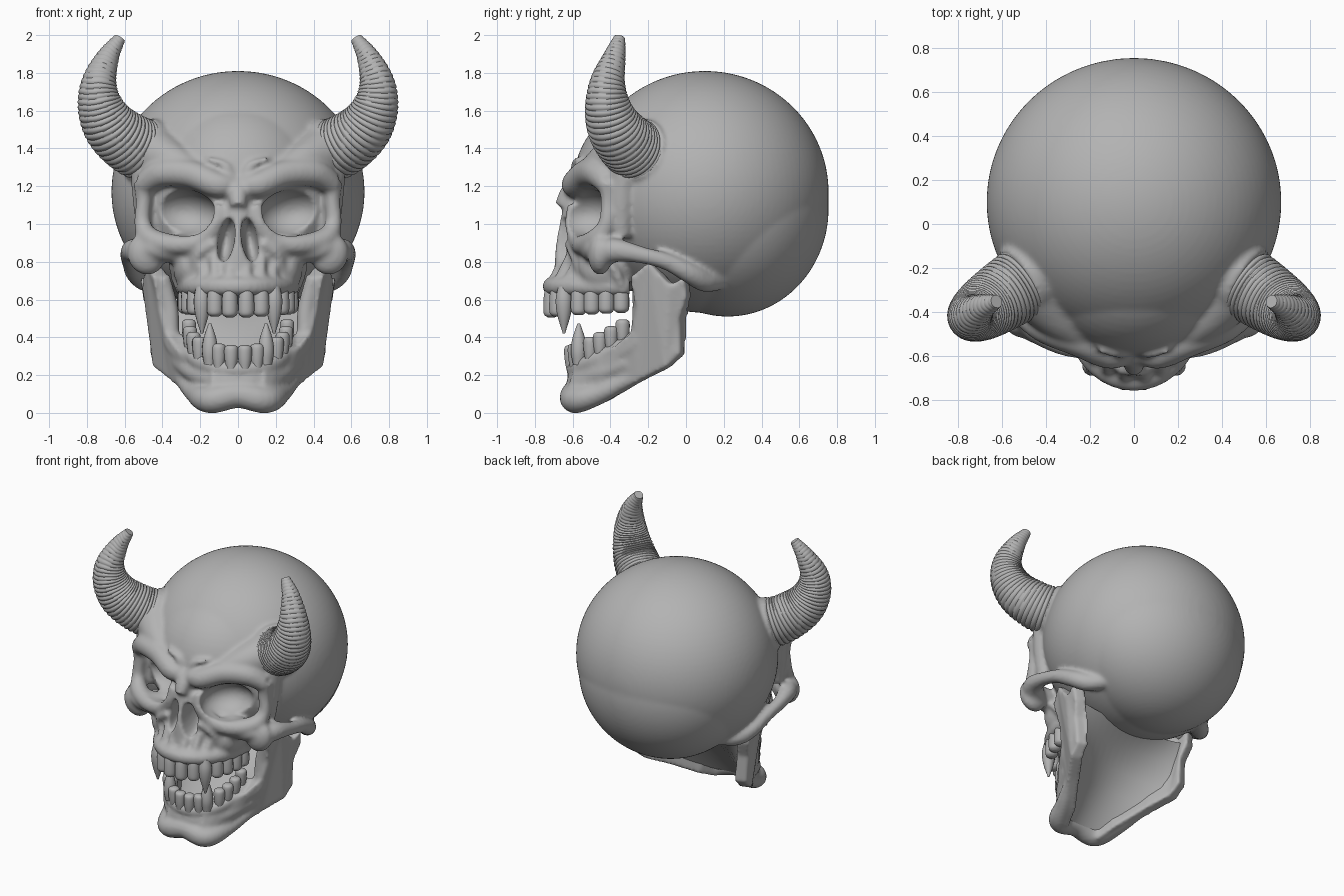
import bpy, bmesh, math, random
from mathutils import Vector, Matrix

random.seed(4)
old = bpy.data.objects.get("Cube")
if old:
    bpy.data.objects.remove(old)

bone = bpy.data.materials.new("bone_grey")
bone.use_nodes = True
GREY = (0.45, 0.45, 0.45, 1)
bone.diffuse_color = GREY
bone.node_tree.nodes["Principled BSDF"].inputs["Base Color"].default_value = GREY


def flip(pts):
    return [(-p[0], *p[1:]) for p in pts]


def tube(bm, pts, sides=16, steps=6, ribs=None):
    """Closed swept tube through (x, y, z, radius) points."""
    p = [Vector(q) for q in pts]
    p = [p[0] * 2 - p[1]] + p + [p[-1] * 2 - p[-2]]
    path = []
    for i in range(1, len(p) - 2):
        a, b, c, d = p[i - 1:i + 3]
        for k in range(steps):
            t = k / steps
            path.append((b * 2 + (c - a) * t + (a * 2 - b * 5 + c * 4 - d) * t ** 2
                         + (b * 3 - a - c * 3 + d) * t ** 3) * 0.5)
    path.append(p[-2])
    rings, n = [], None
    for i, q in enumerate(path):
        t = (path[min(i + 1, len(path) - 1)] - path[max(i - 1, 0)]).to_3d().normalized()
        n = t.orthogonal() if n is None else n - t * n.dot(t)
        n.normalize()
        m = t.cross(n)
        ring = []
        for k in range(sides):
            a = math.tau * k / sides
            r = max(q[3], 0.004) * (ribs(i / (len(path) - 1), a) if ribs else 1)
            ring.append(bm.verts.new(q.to_3d() + (n * math.cos(a) + m * math.sin(a)) * r))
        rings.append(ring)
    for r0, r1 in zip(rings, rings[1:]):
        for k in range(sides):
            j = (k + 1) % sides
            bm.faces.new((r0[k], r0[j], r1[j], r1[k]))
    bm.faces.new(rings[0])
    bm.faces.new(rings[-1])


def pair(bm, pts, **kw):
    tube(bm, pts, **kw)
    tube(bm, flip(pts), **kw)


def blob(bm, centre, radii, tilt=0, seg=32):
    m = (Matrix.Translation(centre) @ Matrix.Rotation(tilt, 4, 'Y')
         @ Matrix.Diagonal((*radii, 1)))
    bmesh.ops.create_uvsphere(bm, u_segments=seg, v_segments=seg // 2, radius=1, matrix=m)


def blob_pair(bm, centre, radii, tilt=0):
    blob(bm, centre, radii, tilt)
    blob(bm, (-centre[0], *centre[1:]), radii, -tilt)


def finish(bm, name):
    bmesh.ops.recalc_face_normals(bm, faces=bm.faces[:])
    me = bpy.data.meshes.new(name)
    bm.to_mesh(me)
    bm.free()
    me.materials.append(bone)
    ob = bpy.data.objects.new(name, me)
    bpy.context.collection.objects.link(ob)
    return ob


def activate(ob):
    bpy.ops.object.select_all(action='DESELECT')
    ob.select_set(True)
    bpy.context.view_layer.objects.active = ob


def shade(ob, angle=45):
    activate(ob)
    bpy.ops.object.shade_smooth_by_angle(angle=math.radians(angle))


def fuse(ob, voxel, smooth, cutter=None):
    """Merge overlapping parts into one bone, carve it and soften it."""
    def remesh(size):
        m = ob.modifiers.new("fuse", 'REMESH')
        m.mode, m.voxel_size = 'VOXEL', size
    remesh(voxel)
    if cutter:
        b = ob.modifiers.new("carve", 'BOOLEAN')
        b.operation, b.object = 'DIFFERENCE', cutter
        remesh(voxel)
    s = ob.modifiers.new("soften", 'SMOOTH')
    s.factor, s.iterations = 0.5, smooth
    activate(ob)
    for m in list(ob.modifiers):
        bpy.ops.object.modifier_apply(modifier=m.name)
    if cutter:
        bpy.data.objects.remove(cutter)
    shade(ob, 60)


def upper_arch(deg):
    t = math.radians(deg)
    return 0.28 * math.sin(t), -0.36 - 0.35 * math.cos(t)


def lower_arch(deg):
    t = math.radians(deg)
    return 0.26 * math.sin(t), -0.33 - 0.27 * math.cos(t), 0.25 + 0.15 * (deg / 95) ** 2


# Cranium and forehead
bm = bmesh.new()
blob(bm, (0, 0.1, 1.17), (0.67, 0.655, 0.64), seg=96)
blob(bm, (0, 0.22, 1.08), (0.6, 0.535, 0.57), seg=96)
blob(bm, (0, -0.14, 1.2), (0.48, 0.46, 0.47), seg=64)
# Brow, slope up to the horns, horn sockets and forehead creases
pair(bm, [(0.02, -0.58, 1.21, .05), (0.11, -0.59, 1.21, .07), (0.25, -0.53, 1.265, .075),
          (0.4, -0.47, 1.27, .075), (0.5, -0.41, 1.21, .06)])
pair(bm, [(0.24, -0.5, 1.27, .08), (0.35, -0.41, 1.33, .11), (0.45, -0.28, 1.37, .165)], sides=24)
pair(bm, [(0.4, -0.19, 1.34, .17), (0.47, -0.24, 1.38, .178), (0.52, -0.27, 1.4, .17)], sides=32)
pair(bm, [(0.03, -0.59, 1.24, .02), (0.07, -0.59, 1.31, .022), (0.17, -0.575, 1.35, .01)])
# Orbit rim, temple wall and cheekbone
pair(bm, [(0.09, -0.59, 1.1, .04), (0.12, -0.59, 1.0, .05), (0.2, -0.57, 0.91, .05),
          (0.33, -0.54, 0.89, .055), (0.46, -0.47, 0.92, .06), (0.505, -0.42, 1.0, .045),
          (0.5, -0.41, 1.12, .042), (0.5, -0.41, 1.22, .055)])
pair(bm, [(0.48, -0.34, 0.93, .05), (0.49, -0.34, 1.1, .065), (0.49, -0.33, 1.28, .08)])
blob_pair(bm, (0.485, -0.455, 0.84), (0.1, 0.065, 0.11), 0.3)
blob_pair(bm, (0.34, -0.48, 0.87), (0.19, 0.08, 0.075))
pair(bm, [(0.5, -0.44, 0.85, .08), (0.555, -0.36, 0.86, .062), (0.58, -0.23, 0.835, .045),
          (0.57, -0.1, 0.8, .046), (0.54, 0.02, 0.74, .055), (0.48, 0.1, 0.7, .06),
          (0.4, 0.18, 0.7, .05)])
# Nasal bone
tube(bm, [(0, -0.56, 1.22, .055), (0, -0.615, 1.16, .055), (0, -0.66, 1.09, .04)])
tube(bm, [(0, -0.57, 1.14, .07), (0, -0.57, 1.0, .1), (0, -0.57, 0.88, .12), (0, -0.57, 0.72, .13)])
# Upper jaw with its ridge, tooth roots and cheek folds
blob(bm, (0, -0.4, 0.82), (0.29, 0.26, 0.19))
blob_pair(bm, (0.27, -0.43, 0.78), (0.075, 0.14, 0.13))
tube(bm, [(*upper_arch(d), 0.67, .05) for d in range(-100, 101, 20)])
for d in (9, 25, 40):
    x, y = upper_arch(d)
    pair(bm, [(x, y, 0.64, .042), (x, y + 0.02, 0.72, .034), (x * 1.1, y + 0.06, 0.83, .02)])
for k in range(5):
    o = 0.033 * k
    pair(bm, [(0.12 + o, -0.62 + o * .6, 0.9, .026), (0.2 + o, -0.6 + o, 0.85, .026),
              (0.235 + o * .8, -0.56 + o * 1.4, 0.75, .024), (0.235 + o * .5, -0.54 + o * 1.6, 0.64, .026)])
skull = finish(bm, "skull")

# Carving shapes for eye sockets and nose
bm = bmesh.new()
blob_pair(bm, (0.29, -0.54, 1.06), (0.18, 0.18, 0.125), -0.12)
blob_pair(bm, (0.063, -0.66, 0.915), (0.044, 0.17, 0.12), -0.16)
cutter = finish(bm, "socket_cutter")
cutter.hide_render = True
fuse(skull, 0.0125, 4, cutter)

# Lower jaw: side plates from a profile of (y, z, outer x)
profile = [(-0.65, 0.05, .14), (-0.55, 0.01, .2), (-0.42, 0.07, .25), (-0.25, 0.17, .36),
           (-0.11, 0.24, .45), (-0.03, 0.31, .465), (-0.035, 0.5, .475), (0.0, 0.61, .51),
           (-0.01, 0.72, .52), (-0.09, 0.68, .51), (-0.2, 0.8, .49), (-0.3, 0.72, .45),
           (-0.27, 0.56, .42), (-0.29, 0.43, .39), (-0.4, 0.33, .32), (-0.52, 0.27, .22),
           (-0.6, 0.23, .14)]
bm = bmesh.new()
for s in (1, -1):
    outer = [bm.verts.new((s * x, y, z)) for y, z, x in profile]
    inner = [bm.verts.new((s * (x - 0.08), y + 0.03, z)) for y, z, x in profile]
    bm.faces.new(outer)
    bm.faces.new(inner[::-1])
    for i in range(len(profile)):
        bm.faces.new((outer[i - 1], outer[i], inner[i], inner[i - 1]))
bmesh.ops.triangulate(bm, faces=bm.faces[:])
# Chin and tooth ridge
half = [(0.31, -0.28, 0.19, .035), (0.23, -0.44, 0.11, .055), (0.15, -0.58, 0.07, .073)]
tube(bm, half + [(0, -0.595, 0.095, .07)] + flip(half[::-1]))
half = [(0.31, -0.3, 0.27, .045), (0.22, -0.45, 0.21, .055), (0.1, -0.55, 0.17, .065)]
tube(bm, half + [(0, -0.565, 0.17, .065)] + flip(half[::-1]))
ridge = [lower_arch(d) for d in range(-100, 101, 20)]
tube(bm, [(x, y + 0.01, z - 0.02, .045) for x, y, z in ridge])
pair(bm, [(0.29, -0.36, 0.3, .04), (0.35, -0.26, 0.38, .045), (0.36, -0.24, 0.55, .045),
          (0.4, -0.25, 0.72, .04)])
fuse(finish(bm, "lower_jaw"), 0.0125, 7)

# Throat sheet closing the jaw from behind: edge (x, y, z) and middle (y, z) of each row
rows = [(.14, -.57, .03, -.55, .05), (.2, -.42, .09, -.45, .16), (.31, -.25, .19, -.34, .28),
        (.41, -.1, .28, -.25, .38), (.43, -.06, .48, -.14, .5), (.46, -.03, .64, 0, .57)]
bm = bmesh.new()
cols = [k / 8 for k in range(-8, 9)]
grid = [[bm.verts.new((ex * c, my + (ey - my) * c * c, mz + (ez - mz) * c * c)) for c in cols]
        for ex, ey, ez, my, mz in rows]
for r0, r1 in zip(grid, grid[1:]):
    for k in range(len(cols) - 1):
        bm.faces.new((r0[k], r0[k + 1], r1[k + 1], r1[k]))
throat = finish(bm, "throat")
if sum(p.normal.y for p in throat.data.polygons) < 0:
    throat.data.flip_normals()
shade(throat, 60)

# Upper teeth
bm = bmesh.new()
for i, d in enumerate((9, 26, 41, 55, 68, 81, 94)):
    x, y = upper_arch(d)
    lift = 0.004 * i
    if i == 2:
        x, y = x * 1.04, y - 0.015
        shape = [(0.67, .03), (0.6, .044), (0.52, .036), (0.42, .006)]
    else:
        shape = [(0.68, .028), (0.62 + lift, .04), (0.55 + lift, .043),
                 (0.52 + lift, .038), (0.506 + lift, .02)]
    pair(bm, [(x, y - 0.007, z, r) for z, r in shape], sides=14, steps=4)
shade(finish(bm, "upper_teeth"), 50)

# Lower teeth
bm = bmesh.new()
for i, d in enumerate((8, 23, 38, 52, 65, 78, 91)):
    x, y, z = lower_arch(d)
    if i == 2:
        x, y = x * 0.93, y - 0.015
        shape = [(-.02, .03), (.05, .042), (.12, .034), (.2, .007)]
    else:
        shape = [(-.02, .026), (.03, .035), (.08, .038), (.1, .032), (.108, .016)]
    pair(bm, [(x, y - 0.01, z + h, r) for h, r in shape], sides=14, steps=4)
shade(finish(bm, "lower_teeth"), 50)

# Ribbed horns
horn = [(0.45, -0.23, 1.37, .165), (0.57, -0.31, 1.425, .158), (0.675, -0.38, 1.515, .142),
        (0.73, -0.415, 1.63, .118), (0.735, -0.415, 1.75, .092), (0.69, -0.38, 1.88, .06),
        (0.625, -0.352, 1.985, .03)]
jitter = [random.uniform(-0.6, 0.6) for _ in range(4)]


def ribs(u, a):
    wobble = sum(j * math.sin((k + 1) * a + 9 * u) for k, j in enumerate(jitter)) * u * 0.8
    return 0.96 + 0.07 * abs(math.sin(math.pi * 34 * u + wobble)) ** 0.6


for side, pts in (("left", horn), ("right", flip(horn))):
    bm = bmesh.new()
    tube(bm, pts, sides=32, steps=40, ribs=ribs)
    shade(finish(bm, side + "_horn"), 40)
